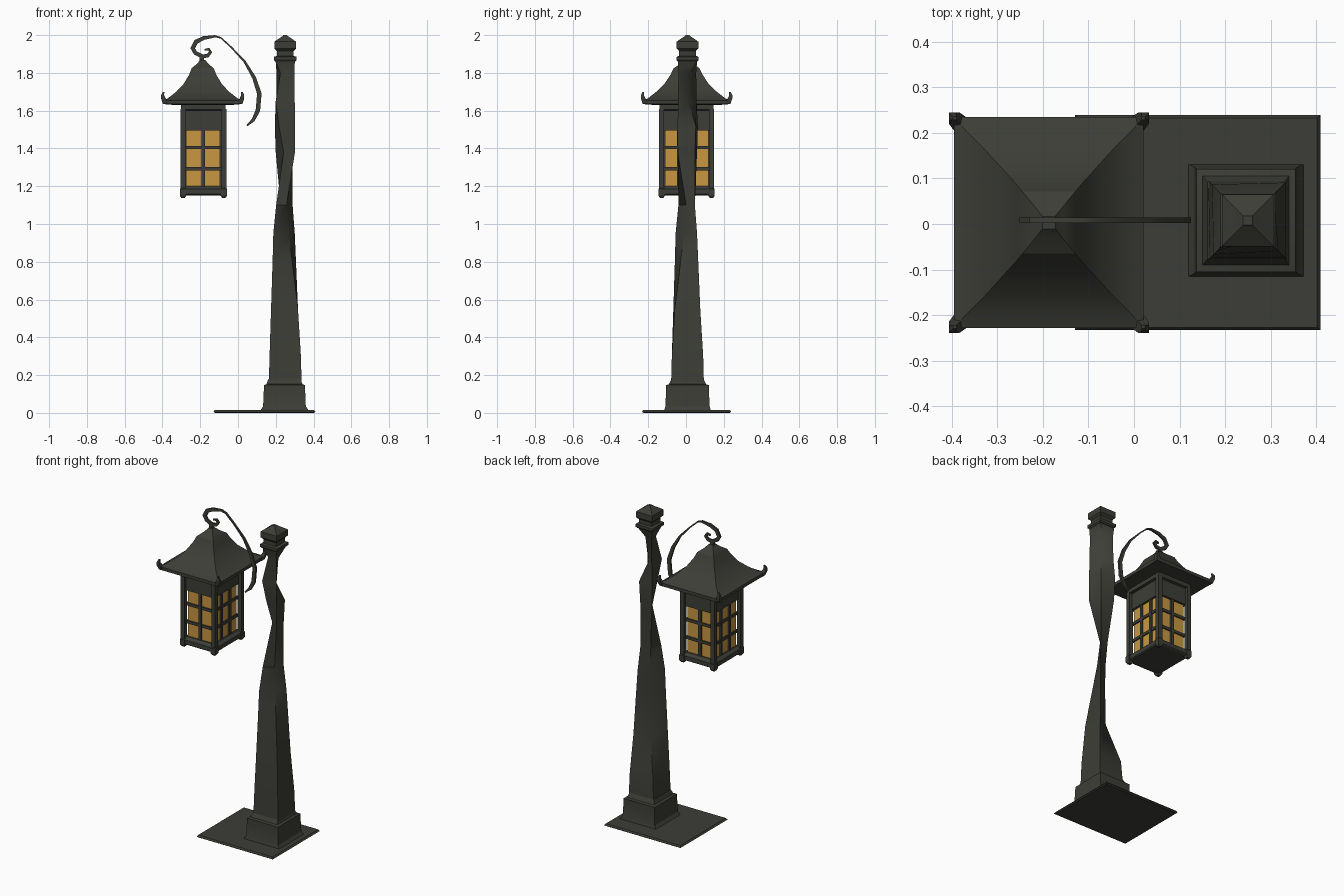
import bpy, bmesh, math
from mathutils import Vector


def material(name, rgb):
    m = bpy.data.materials.new(name)
    m.diffuse_color = (*rgb, 1)
    return m


IRON = material("dark iron", (0.046, 0.048, 0.038))
GLASS = material("amber glass", (0.58, 0.31, 0.055))


def skin(name, rings, mat=IRON):
    """Join rings of points into a closed solid."""
    bm = bmesh.new()
    rows = [[bm.verts.new(p) for p in ring] for ring in rings]
    n = len(rows[0])
    for a, b in zip(rows, rows[1:]):
        for i in range(n):
            j = (i + 1) % n
            bm.faces.new((a[i], a[j], b[j], b[i]))
    bm.faces.new(rows[0][::-1])
    bm.faces.new(rows[-1])
    bmesh.ops.recalc_face_normals(bm, faces=bm.faces)
    me = bpy.data.meshes.new(name)
    bm.to_mesh(me)
    bm.free()
    me.materials.append(mat)
    ob = bpy.data.objects.new(name, me)
    bpy.context.collection.objects.link(ob)
    bpy.context.view_layer.objects.active = ob
    bpy.ops.object.select_all(action='DESELECT')
    ob.select_set(True)
    bpy.ops.object.shade_smooth_by_angle(angle=math.radians(30))
    return ob


SIGNS = ((-1, -1), (1, -1), (1, 1), (-1, 1))


def stack(name, cx, cy, levels, mat=IRON):
    """Rectangular profile: levels are (z, half x, half y)."""
    return skin(name, [[(cx + sx * hx, cy + sy * hy, z) for sx, sy in SIGNS]
                       for z, hx, hy in levels], mat)


def box(name, c, h, mat=IRON):
    return stack(name, c[0], c[1], [(c[2] - h[2], h[0], h[1]), (c[2] + h[2], h[0], h[1])], mat)


def ribbon(name, path, y, t):
    """Flat bar following (x, z, half width) points in the xz plane."""
    pts = [Vector((p[0], p[1])) for p in path]
    rings = []
    for i, p in enumerate(pts):
        d = (pts[min(i + 1, len(pts) - 1)] - pts[max(i - 1, 0)]).normalized()
        n = Vector((-d.y, d.x)) * path[i][2]
        rings.append([(p.x + s * n.x, y + u * t, p.y + s * n.y) for s, u in SIGNS])
    return skin(name, rings)


# Ground plate and plinth
PX, PY = 0.25, 0.008
stack("base_plate", 0.14, 0.003, [(0, 0.262, 0.228), (0.006, 0.27, 0.236), (0.016, 0.262, 0.23)])
stack("plinth", PX - 0.004, PY, [(0.01, 0.13, 0.125), (0.035, 0.113, 0.117), (0.13, 0.109, 0.113),
                                 (0.147, 0.109, 0.113), (0.152, 0.095, 0.098), (0.18, 0.085, 0.085)])

# Tapered, unevenly hewn square post: z, half width, then how far each corner reaches
HEWN = [(0.15, .087, 1, 1, 1, 1), (0.30, .083, 1, 1, 1, .95), (0.55, .075, 1, .9, .9, .22),
        (0.80, .067, 1, .55, .85, .2), (0.95, .063, 1, .3, .8, .25), (1.10, .060, .8, .12, .65, .4),
        (1.38, .056, .15, .92, .7, .9), (1.52, .055, .6, .95, .8, 1), (1.65, .053, .95, .95, .05, .9),
        (1.80, .051, .5, .95, .35, .9), (1.865, .051, 1, 1, 1, 1)]
skin("post", [[(PX + sx * h * f, PY + sy * h * f, z) for (sx, sy), f in zip(SIGNS, fs)]
              for z, h, *fs in HEWN])

# Collar, neck and cap on top of the post
stack("post_cap", PX, PY, [(1.86, .052, .052), (1.868, .06, .058), (1.885, .06, .058), (1.89, .044, .044),
                           (1.915, .044, .044), (1.928, .057, .057), (1.965, .057, .057),
                           (1.972, .048, .048), (1.995, .014, .014), (2.0, .01, .01)])

# Lantern roof, concave with thin eaves
LX, LY = -0.187, 0.003
stack("roof", LX, LY, [(1.63, .15, .17), (1.635, .208, .232), (1.655, .208, .232), (1.665, .185, .205),
                       (1.70, .14, .16), (1.74, .102, .118), (1.79, .072, .085), (1.825, .058, .068),
                       (1.848, .03, .034), (1.868, .014, .014)])

# Upturned eave tips
for sx, sy in SIGNS:
    rings = []
    for z, off, r in ((1.635, -.012, .014), (1.665, .0, .012), (1.682, .004, .008), (1.70, -.001, .004)):
        rings.append([(LX + sx * (.208 + off) + a * r, LY + sy * (.23 + off) + b * r, z) for a, b in SIGNS])
    skin("eave_tip", rings)

# Lantern frame: top band, bottom tray, corner posts with feet
stack("top_band", LX + .003, LY, [(1.495, .104, .129), (1.6, .104, .129), (1.605, .118, .143),
                                  (1.635, .118, .143)])
stack("bottom_tray", LX + .004, LY, [(1.152, .112, .135), (1.158, .12, .144), (1.185, .12, .144),
                                     (1.20, .1, .124)])
for sx, sy in SIGNS:
    stack("corner_post", LX + .004 + sx * .108, LY + sy * .132,
          [(1.138, .009, .009), (1.15, .017, .017), (1.185, .017, .017), (1.19, .0135, .0135),
           (1.61, .0135, .0135)])

# Glass and its glazing bars
GX, GY = .09, .115
box("glass", (LX + .003, LY, 1.35), (GX, GY, .16), GLASS)
for s in (-1, 1):
    box("front_upright_bar", (LX + .003, LY + s * (GY + .003), 1.35), (.010, .007, .155))
    for k in (-1, 1):
        box("side_upright_bar", (LX + .003 + s * (GX + .003), LY + k * .042, 1.35), (.007, .009, .155))
for z in (1.292, 1.405):
    box("cross_bar", (LX + .003, LY, z), (GX + .008, GY + .008, .009))

# Scrolled hook and long hanging arm
ribbon("hanging_arm", [(-.19, 1.855, .014), (-.195, 1.89, .012), (-.225, 1.905, .011), (-.24, 1.93, .012),
                       (-.222, 1.965, .012), (-.18, 1.985, .010), (-.12, 1.994, .006), (-.09, 1.985, .004),
                       (-.035, 1.935, .004), (.035, 1.86, .006), (.085, 1.775, .010), (.113, 1.69, .012),
                       (.105, 1.60, .012), (.08, 1.55, .009), (.047, 1.52, .004)], .008, .006)
ribbon("scroll_curl", [(-.195, 1.885, .010), (-.16, 1.892, .010), (-.145, 1.91, .009),
                       (-.155, 1.926, .007), (-.178, 1.922, .004)], .008, .006)
